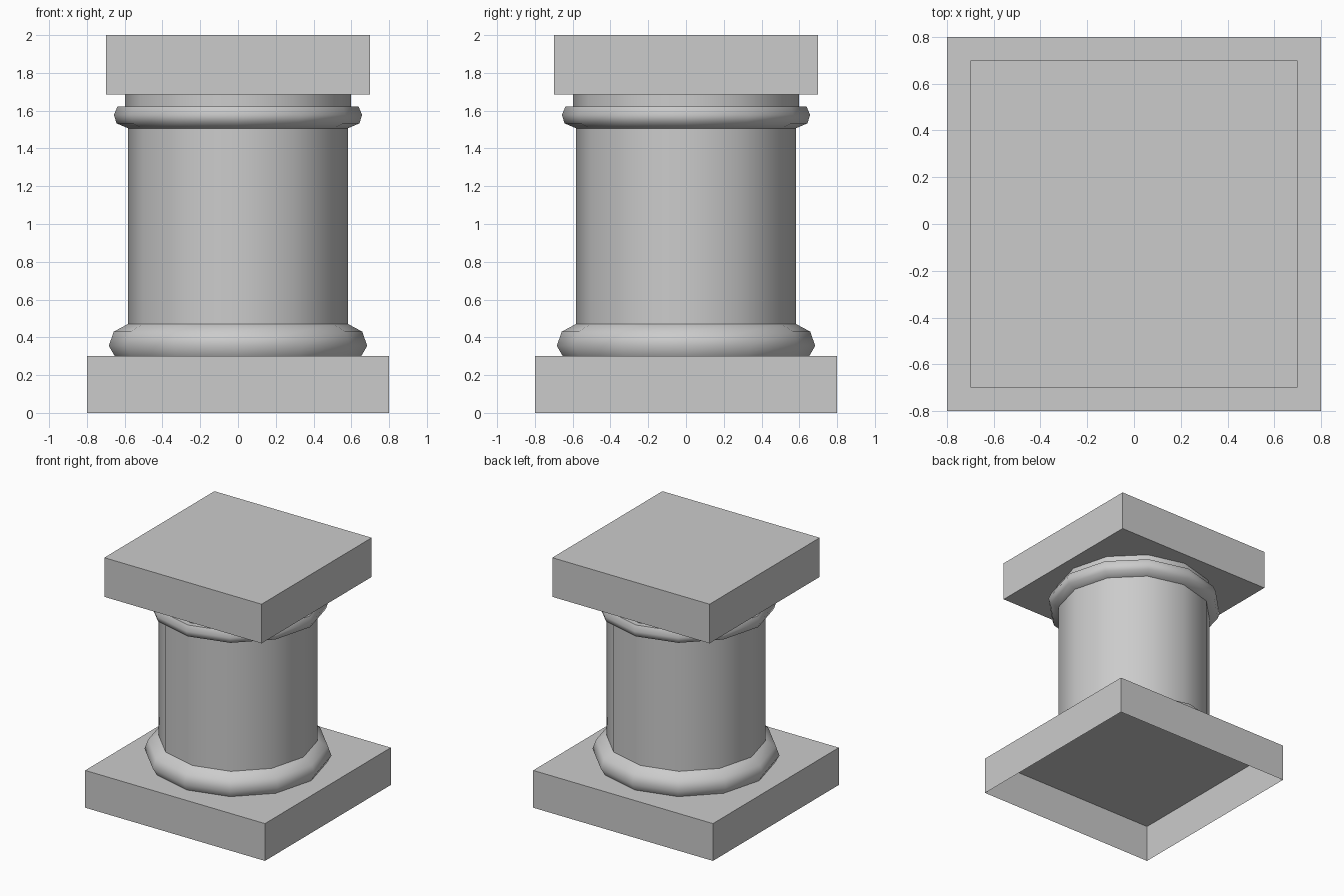
import bpy, bmesh, math

if "Cube" in bpy.data.objects:
    bpy.data.objects.remove(bpy.data.objects["Cube"])

SIDES = 12


def finish(name, bm, smooth):
    bmesh.ops.recalc_face_normals(bm, faces=bm.faces[:])
    mesh = bpy.data.meshes.new(name)
    bm.to_mesh(mesh)
    bm.free()
    obj = bpy.data.objects.new(name, mesh)
    bpy.context.collection.objects.link(obj)
    if smooth:
        bpy.ops.object.select_all(action='DESELECT')
        obj.select_set(True)
        bpy.context.view_layer.objects.active = obj
        bpy.ops.object.shade_smooth_by_angle(angle=math.radians(60))
    return obj


def slab(name, half, z0, z1, open_bottom=False):
    bm = bmesh.new()
    bmesh.ops.create_cube(bm, size=1)
    for v in bm.verts:
        v.co.x *= 2 * half
        v.co.y *= 2 * half
        v.co.z = z0 if v.co.z < 0 else z1
    bmesh.ops.recalc_face_normals(bm, faces=bm.faces[:])
    if open_bottom:
        low = [f for f in bm.faces if all(v.co.z == z0 for v in f.verts)]
        bmesh.ops.delete(bm, geom=low, context='FACES')
    return finish(name, bm, False)


def lathe(name, profile):
    # profile of (radius, z) points turned around the z axis
    bm = bmesh.new()
    rings = []
    for r, z in profile:
        rings.append([bm.verts.new((r * math.cos(2 * math.pi * i / SIDES),
                                    r * math.sin(2 * math.pi * i / SIDES), z))
                      for i in range(SIDES)])
    for a, b in zip(rings, rings[1:]):
        for i in range(SIDES):
            j = (i + 1) % SIDES
            bm.faces.new((a[i], a[j], b[j], b[i]))
    return finish(name, bm, True)


# square base, hollow underneath, and square cap
slab("base_plinth", 0.80, 0.0, 0.30, open_bottom=True)
slab("top_slab", 0.70, 1.685, 2.0)

# round shaft
lathe("shaft", [(0.582, 0.45), (0.582, 1.52)])

# rounded moulding at the foot of the shaft
lathe("foot_moulding", [(0.652, 0.30), (0.684, 0.355), (0.658, 0.43), (0.58, 0.472)])

# rounded collar and neck below the cap
lathe("collar_moulding", [(0.58, 1.506), (0.643, 1.533), (0.657, 1.578),
                          (0.638, 1.622), (0.595, 1.622)])
lathe("neck", [(0.597, 1.622), (0.597, 1.685)])
